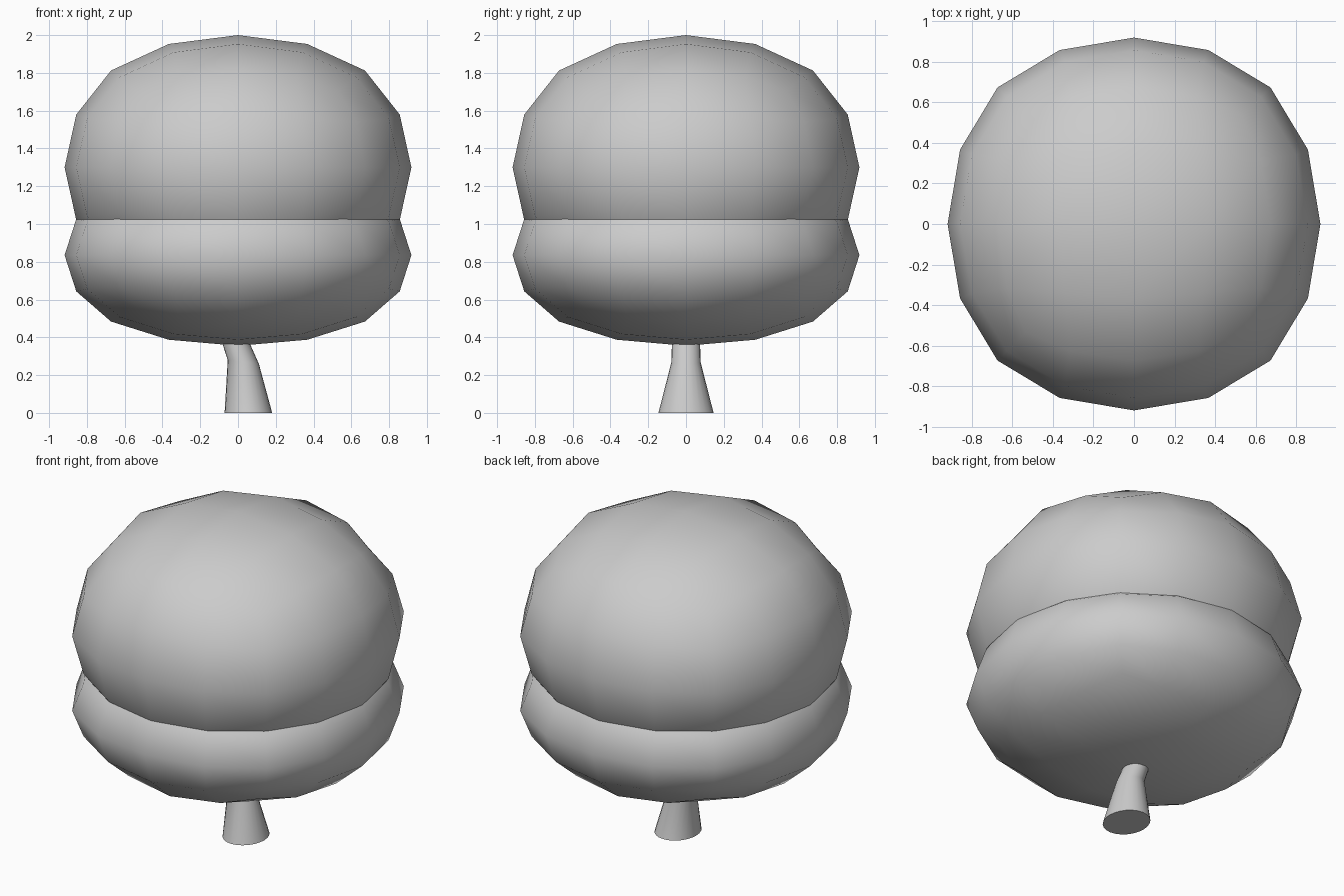
import bpy, bmesh, math
from mathutils import Vector

if "Cube" in bpy.data.objects:
    bpy.data.objects.remove(bpy.data.objects["Cube"])


def add_object(name, bm):
    mesh = bpy.data.meshes.new(name)
    bm.to_mesh(mesh)
    bm.free()
    ob = bpy.data.objects.new(name, mesh)
    bpy.context.collection.objects.link(ob)
    bpy.context.view_layer.objects.active = ob
    for other in bpy.context.selected_objects:
        other.select_set(False)
    ob.select_set(True)
    return ob


def foliage(name, z, radius, half_height):
    """Cube rounded by two subdivision levels, scaled to the given half sizes."""
    shrink = 0.8785  # how far two subdivision steps pull in the face centres
    bm = bmesh.new()
    bmesh.ops.create_cube(bm, size=2)
    bmesh.ops.scale(bm, verts=bm.verts, vec=Vector((radius, radius, half_height)) / shrink)
    bmesh.ops.translate(bm, verts=bm.verts, vec=(0, 0, z))
    ob = add_object(name, bm)
    sub = ob.modifiers.new("round", 'SUBSURF')
    sub.levels = sub.render_levels = 2
    sub.use_limit_surface = False
    bpy.ops.object.modifier_apply(modifier=sub.name)
    bpy.ops.object.shade_smooth()


# Two stacked, overlapping leaf masses
foliage("upper_foliage", 1.30, 0.918, 0.70)
foliage("lower_foliage", 0.835, 0.918, 0.48)

# Bent trunk: rings of (centre x, centre z, x radius, y radius, tilt)
rings = [(0.055, 0.0, 0.126, 0.146, 0.0),
         (0.028, 0.27, 0.083, 0.077, -0.12),
         (-0.09, 0.58, 0.075, 0.07, -0.36)]
sides = 24
bm = bmesh.new()
loops = []
for cx, cz, rx, ry, tilt in rings:
    loop = []
    for i in range(sides):
        a = 2 * math.pi * i / sides
        u = rx * math.cos(a)
        loop.append(bm.verts.new((cx + u * math.cos(tilt), ry * math.sin(a),
                                  cz + u * math.sin(tilt))))
    loops.append(loop)
for low, high in zip(loops, loops[1:]):
    for i in range(sides):
        j = (i + 1) % sides
        bm.faces.new((low[i], low[j], high[j], high[i]))
bm.faces.new(loops[0][::-1])
bm.faces.new(loops[-1])
add_object("trunk", bm)
bpy.ops.object.shade_smooth_by_angle(angle=math.radians(40))
